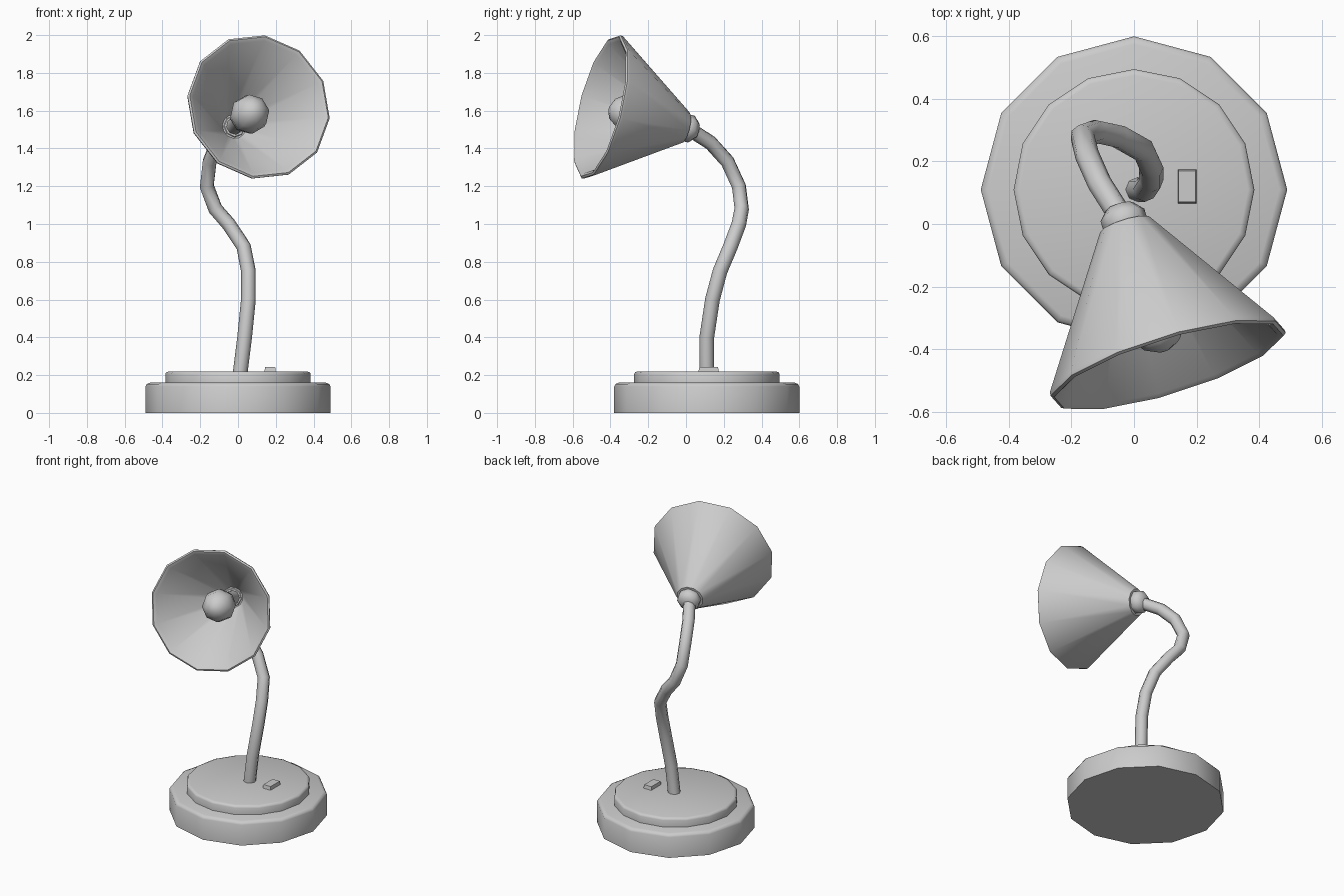
import bpy, bmesh
from math import cos, sin, pi, radians
from mathutils import Vector

if "Cube" in bpy.data.objects:
    bpy.data.objects.remove(bpy.data.objects["Cube"])


def finish(name, bm, angle=50):
    bmesh.ops.recalc_face_normals(bm, faces=bm.faces)
    me = bpy.data.meshes.new(name)
    bm.to_mesh(me)
    bm.free()
    ob = bpy.data.objects.new(name, me)
    bpy.context.collection.objects.link(ob)
    bpy.ops.object.select_all(action='DESELECT')
    ob.select_set(True)
    bpy.context.view_layer.objects.active = ob
    bpy.ops.object.shade_smooth_by_angle(angle=radians(angle))
    return ob


def lathe(name, profile, origin, axis, sides, phase=0.0, closed=False):
    """Spin (radius, distance) pairs round an axis; ends are capped unless closed."""
    o, w = Vector(origin), Vector(axis).normalized()
    u = Vector((1, 0, 0))
    u = (u - w * u.dot(w)).normalized()
    v = w.cross(u)
    bm = bmesh.new()
    rings = []
    for r, t in profile:
        rings.append([bm.verts.new(o + w * t + (u * cos(a) + v * sin(a)) * r)
                      for a in (phase + 2 * pi * i / sides for i in range(sides))])
    pairs = list(zip(rings, rings[1:]))
    if closed:
        pairs.append((rings[-1], rings[0]))
    else:
        bm.faces.new(rings[0])
        bm.faces.new(rings[-1])
    for a, b in pairs:
        for i in range(sides):
            j = (i + 1) % sides
            bm.faces.new((a[i], a[j], b[j], b[i]))
    return finish(name, bm)


# stepped round base
lathe("base", [(0.49, 0), (0.49, 0.14), (0.483, 0.153), (0.465, 0.16)],
      (0, 0.11, 0), (0, 0, 1), 12)
lathe("base_top", [(0.385, 0.155), (0.385, 0.205), (0.38, 0.215), (0.365, 0.22)],
      (0, 0.11, 0), (0, 0, 1), 16)

# switch on the base
bm = bmesh.new()
bmesh.ops.create_cube(bm, size=1)
for vert in bm.verts:
    taper = 0.9 if vert.co.z > 0 else 1
    vert.co = Vector((0.17 + vert.co.x * 0.06 * taper,
                      0.12 + vert.co.y * 0.11 * taper,
                      0.228 + vert.co.z * 0.03))
finish("switch", bm, 30)

# bent gooseneck, swept tube
path = [(0.01, 0.11, 0.2), (0.035, 0.11, 0.4), (0.055, 0.14, 0.6),
        (0.055, 0.18, 0.75), (0.03, 0.235, 0.88), (-0.05, 0.28, 1.0),
        (-0.12, 0.295, 1.08), (-0.165, 0.28, 1.2), (-0.15, 0.22, 1.33),
        (-0.11, 0.13, 1.43), (-0.04, 0.02, 1.5)]
curve = bpy.data.curves.new("neck_path", 'CURVE')
curve.dimensions = '3D'
curve.bevel_depth = 0.039
curve.bevel_resolution = 2
curve.use_fill_caps = True
spline = curve.splines.new('POLY')
spline.points.add(len(path) - 1)
for p, co in zip(spline.points, path):
    p.co = (*co, 1)
spline.use_smooth = True
neck = bpy.data.objects.new("neck", curve)
bpy.context.collection.objects.link(neck)

# lamp head: everything shares one tilted axis
head = Vector((-0.027, -0.004, 1.51))
aim = Vector((0.285, -0.93, 0.23))
lathe("joint", [(0.045, -0.065), (0.073, -0.035), (0.073, 0.005), (0.055, 0.03)],
      head, aim, 8)

# hollow conical shade with a rounded lip
lathe("shade", [(0.001, 0.0), (0.085, 0.0), (0.392, 0.465), (0.394, 0.478),
                (0.384, 0.485), (0.365, 0.475), (0.065, 0.025), (0.001, 0.025)],
      head, aim, 12, radians(-5), closed=True)

# bulb
lathe("bulb", [(0.045, 0.01), (0.045, 0.17), (0.088, 0.24), (0.104, 0.3),
               (0.095, 0.36), (0.06, 0.41), (0.02, 0.43)],
      head, aim, 8, radians(10))
